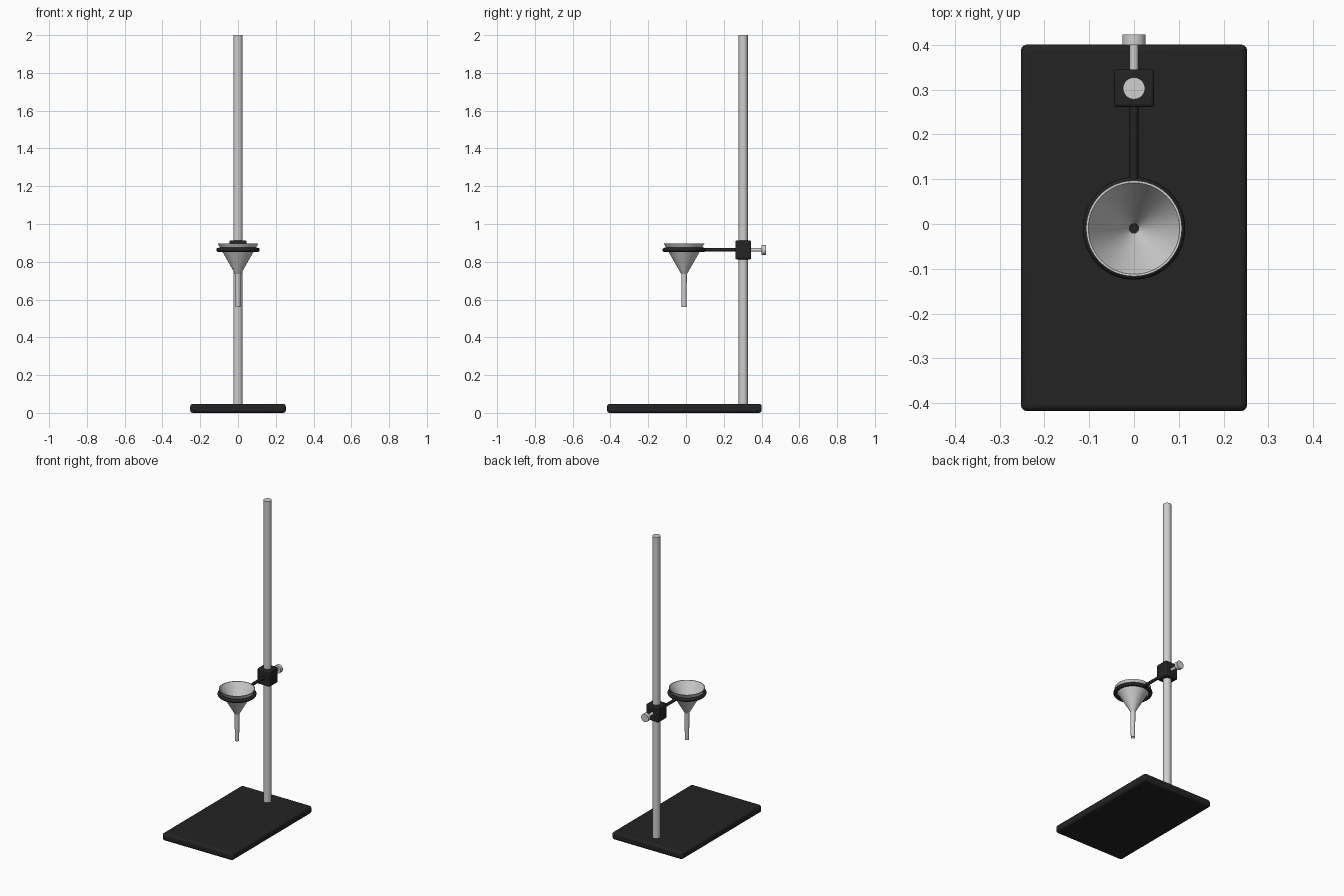
import bpy, bmesh, math
from mathutils import Vector

if "Cube" in bpy.data.objects:
    bpy.data.objects.remove(bpy.data.objects["Cube"])


def material(name, value):
    m = bpy.data.materials.new(name)
    m.diffuse_color = (value, value, value, 1)
    m.use_nodes = True
    m.node_tree.nodes["Principled BSDF"].inputs["Base Color"].default_value = m.diffuse_color
    return m


BLACK = material("black iron", 0.017)
STEEL = material("light steel", 0.62)
GLASS = material("pale funnel grey", 0.62)


def finish(name, mat, angle=35):
    ob = bpy.context.object
    ob.name = name
    ob.data.materials.append(mat)
    bpy.ops.object.shade_smooth_by_angle(angle=math.radians(angle))
    return ob


def rounded_box(name, lo, hi, bevel, mat):
    lo, hi = Vector(lo), Vector(hi)
    bpy.ops.mesh.primitive_cube_add(size=1, location=(lo + hi) / 2)
    bpy.context.object.scale = hi - lo
    bpy.ops.object.transform_apply(location=False, rotation=False, scale=True)
    ob = finish(name, mat)
    mod = ob.modifiers.new("rounded edges", "BEVEL")
    mod.width, mod.segments = bevel, 3


def rod(name, a, b, radius, mat, sides=32):
    a, b = Vector(a), Vector(b)
    bpy.ops.mesh.primitive_cylinder_add(
        vertices=sides, radius=radius, depth=(b - a).length, location=(a + b) / 2,
        rotation=(b - a).to_track_quat("Z", "Y").to_euler())
    finish(name, mat)


def lathe(name, profile, centre, mat, sides=64):
    """Spin a closed (radius, height) profile around z."""
    bm = bmesh.new()
    rings = [[bm.verts.new((r * math.cos(t), r * math.sin(t), z)) for r, z in profile]
             for t in (2 * math.pi * i / sides for i in range(sides))]
    n = len(profile)
    for i in range(sides):
        p, q = rings[i], rings[(i + 1) % sides]
        for j in range(n):
            k = (j + 1) % n
            bm.faces.new((p[j], q[j], q[k], p[k]))
    bmesh.ops.recalc_face_normals(bm, faces=bm.faces)
    me = bpy.data.meshes.new(name)
    bm.to_mesh(me)
    bm.free()
    ob = bpy.data.objects.new(name, me)
    bpy.context.collection.objects.link(ob)
    ob.location = centre
    bpy.ops.object.select_all(action="DESELECT")
    ob.select_set(True)
    bpy.context.view_layer.objects.active = ob
    finish(name, mat, 25)


POST_Y, ARM_Z, RING_Y = 0.303, 0.863, -0.01

# Base plate and upright post
rounded_box("base_plate", (-0.253, -0.418, 0), (0.253, 0.401, 0.048), 0.014, BLACK)
rod("upright_post", (0, POST_Y, 0.04), (0, POST_Y, 2), 0.0245, STEEL)

# Clamp block with its thumb screw
rounded_box("clamp_block", (-0.045, POST_Y - 0.042, ARM_Z - 0.05),
            (0.045, POST_Y + 0.042, ARM_Z + 0.05), 0.007, BLACK)
rod("screw_shaft", (0, POST_Y + 0.03, ARM_Z), (0, 0.405, ARM_Z), 0.0095, STEEL)
rod("screw_head", (0, 0.4, ARM_Z), (0, 0.423, ARM_Z), 0.026, STEEL)

# Support ring and arm
rod("support_arm", (0, RING_Y + 0.104, ARM_Z), (0, POST_Y - 0.03, ARM_Z), 0.0095, BLACK)
bpy.ops.mesh.primitive_torus_add(major_segments=64, minor_segments=16, major_radius=0.103,
                                 minor_radius=0.0115, location=(0, RING_Y, ARM_Z))
finish("support_ring", BLACK, 60)

# Hollow funnel: outer wall down to the stem tip, then back up inside
lathe("funnel", [(0.107, 0.896), (0.0145, 0.734), (0.0125, 0.56),
                 (0.0095, 0.56), (0.0105, 0.735), (0.102, 0.896)],
      (0, RING_Y, 0), GLASS)
